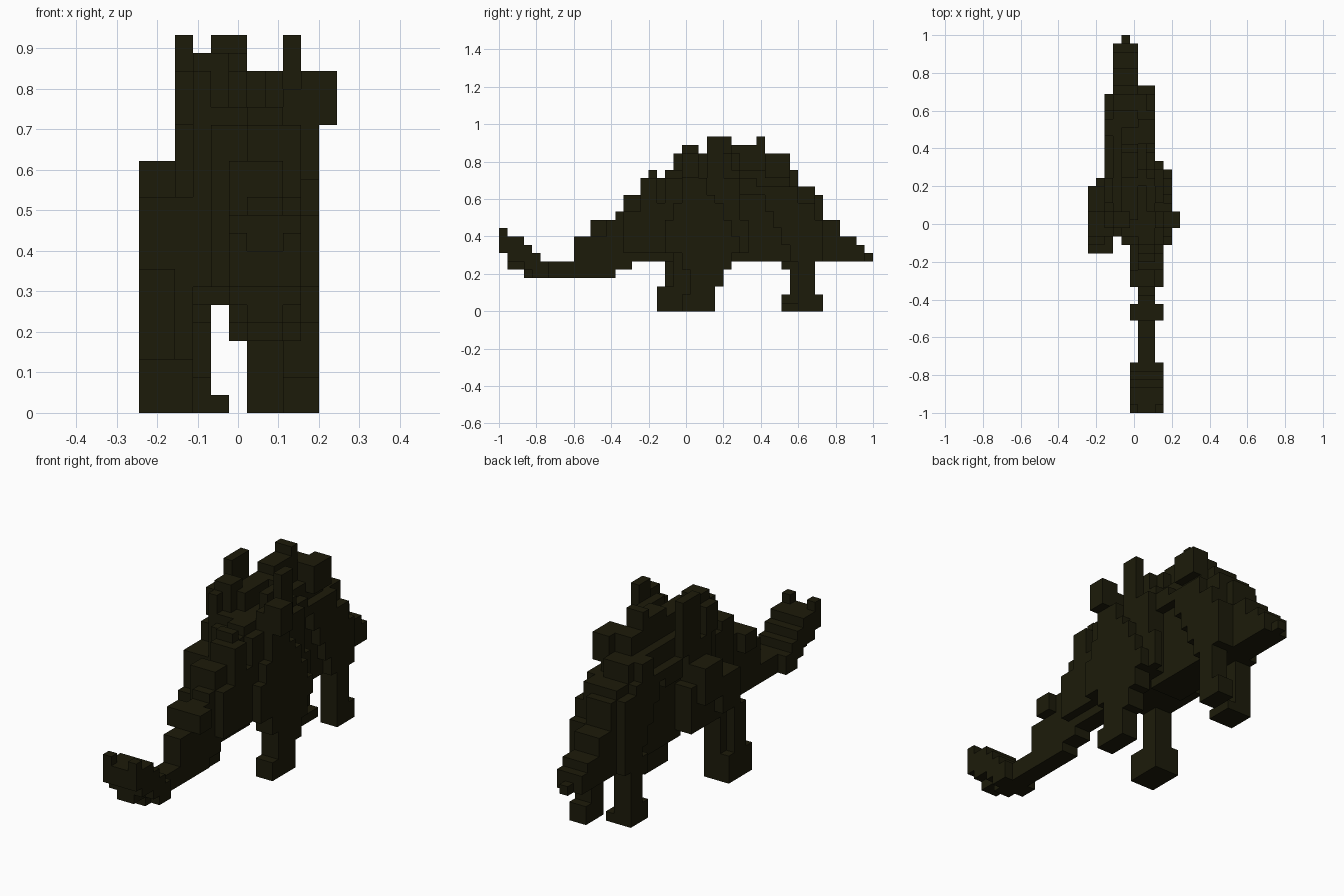
import bpy
import bmesh
from mathutils import Vector

old = bpy.data.objects.get("Cube")
if old:
    bpy.data.objects.remove(old)

# Everything sits on one voxel grid
UNIT = 2 / 45
ORIGIN = Vector((-5.5, -22.5, 0))

hide = bpy.data.materials.new("dark_olive")
hide.use_nodes = True
hide.diffuse_color = (0.012, 0.011, 0.003, 1)
shader = hide.node_tree.nodes["Principled BSDF"]
shader.inputs["Base Color"].default_value = hide.diffuse_color
shader.inputs["Roughness"].default_value = 0.9


def block(part, x, y, z):
    """Add one box to a part; each range is (first, end) in grid cells."""
    low = Vector((x[0], y[0], z[0]))
    high = Vector((x[1], y[1], z[1]))
    made = bmesh.ops.create_cube(part, size=1)
    for vert in made["verts"]:
        for axis in range(3):
            side = high[axis] if vert.co[axis] > 0 else low[axis]
            vert.co[axis] = (side + ORIGIN[axis]) * UNIT


def stairs(part, x, start, bottom, tops):
    """Add a row of one-cell-deep columns with the given top heights."""
    for step, top in enumerate(tops):
        block(part, x=x, y=(start + step, start + step + 1), z=(bottom, top))


def finish(part, name):
    mesh = bpy.data.meshes.new(name)
    part.to_mesh(mesh)
    part.free()
    mesh.materials.append(hide)
    bpy.context.collection.objects.link(bpy.data.objects.new(name, mesh))


# Thin tail rising toward the hips
tail = bmesh.new()
block(tail, x=(6, 8), y=(3, 14), z=(4, 6))
stairs(tail, x=(6, 8), start=9, bottom=5, tops=(9, 9, 11, 11, 11, 12))
stairs(tail, x=(6, 8), start=15, bottom=6, tops=(14, 14, 16, 17, 16, 17))
block(tail, x=(6, 8), y=(14, 16), z=(5, 7))
block(tail, x=(5, 9), y=(15, 17), z=(7, 12))
block(tail, x=(5, 9), y=(17, 20), z=(7, 13))
finish(tail, "tail")

# Flared tail tip with two spikes
tip = bmesh.new()
for side in (5, 8):
    block(tip, x=(side, side + 1), y=(0, 1), z=(7, 10))
block(tip, x=(6, 8), y=(0, 1), z=(7, 9))
block(tip, x=(6, 8), y=(1, 3), z=(5, 9))
block(tip, x=(5, 9), y=(1, 3), z=(6, 9))
block(tip, x=(5, 9), y=(4, 6), z=(4, 6))
stairs(tip, x=(5, 9), start=3, bottom=5, tops=(8, 7, 6))
finish(tip, "tail_tip")

# Plates along the tail
tail_plates = bmesh.new()
block(tail_plates, x=(5, 9), y=(11, 13), z=(9, 11))
block(tail_plates, x=(5, 7), y=(15, 17), z=(12, 14))
block(tail_plates, x=(7, 9), y=(17, 19), z=(13, 16))
finish(tail_plates, "tail_plates")

# Arched trunk, narrow at the belly and the ridge
trunk = bmesh.new()
block(trunk, x=(4, 9), y=(20, 24), z=(7, 16))
block(trunk, x=(3, 8), y=(21, 29), z=(7, 17))
block(trunk, x=(3, 7), y=(27, 35), z=(6, 17))
block(trunk, x=(4, 6), y=(23, 34), z=(16, 19))
block(trunk, x=(3, 6), y=(35, 36), z=(6, 17))
block(trunk, x=(3, 7), y=(35, 38), z=(6, 15))
block(trunk, x=(2, 4), y=(23, 27), z=(8, 16))
block(trunk, x=(8, 9), y=(24, 29), z=(7, 16))
finish(trunk, "trunk")

# Shoulder masses, sloping down toward the hips
shoulders = bmesh.new()
block(shoulders, x=(0, 3), y=(21, 24), z=(8, 12))
block(shoulders, x=(0, 2), y=(24, 27), z=(10, 14))
block(shoulders, x=(1, 3), y=(23, 28), z=(7, 12))
block(shoulders, x=(8, 9), y=(20, 30), z=(7, 11))
stairs(shoulders, x=(9, 10), start=20, bottom=7,
       tops=(11, 13, 16, 16, 16, 14, 13, 11, 9))
finish(shoulders, "shoulders")

# Hips whose lower edge slopes down into the legs
hips = bmesh.new()
for side in (2, 7):
    for step in range(5):
        block(hips, x=(side, side + 1), y=(31 + step, 32 + step),
              z=(14 - 2 * step, 15))
    block(hips, x=(side, side + 1), y=(35, 38), z=(6, 13))
block(hips, x=(2, 3), y=(28, 31), z=(13, 15))
block(hips, x=(7, 8), y=(29, 31), z=(14, 16))
block(hips, x=(6, 8), y=(36, 39), z=(6, 11))
finish(hips, "hips")

# Staggered plates on the back
plates = bmesh.new()
block(plates, x=(3, 4), y=(21, 23), z=(15, 19))
block(plates, x=(2, 4), y=(22, 24), z=(16, 19))
block(plates, x=(3, 5), y=(22, 24), z=(16, 20))
block(plates, x=(2, 3), y=(25, 28), z=(15, 21))
block(plates, x=(8, 9), y=(25, 27), z=(13, 21))
block(plates, x=(7, 8), y=(24, 28), z=(16, 19))
block(plates, x=(6, 7), y=(27, 29), z=(16, 19))
block(plates, x=(9, 11), y=(22, 24), z=(16, 19))
block(plates, x=(8, 9), y=(22, 24), z=(15, 18))
block(plates, x=(4, 6), y=(28, 31), z=(18, 20))
block(plates, x=(4, 6), y=(31, 32), z=(18, 21))
block(plates, x=(6, 8), y=(32, 35), z=(16, 19))
block(plates, x=(2, 4), y=(33, 35), z=(14, 17))
finish(plates, "back_plates")

# Neck and low tapering head
head = bmesh.new()
block(head, x=(3, 6), y=(38, 39), z=(6, 14))
block(head, x=(2, 4), y=(36, 38), z=(9, 14))
stairs(head, x=(3, 6), start=39, bottom=6, tops=(11, 11, 9, 9, 8))
block(head, x=(4, 5), y=(44, 45), z=(6, 7))
finish(head, "head")

# Legs beside the tail end
right_leg = bmesh.new()
block(right_leg, x=(0, 3), y=(19, 23), z=(0, 3))
block(right_leg, x=(0, 2), y=(20, 22), z=(3, 8))
block(right_leg, x=(1, 3), y=(21, 23), z=(3, 8))
finish(right_leg, "right_leg_near_tail")

left_leg = bmesh.new()
block(left_leg, x=(8, 10), y=(22, 26), z=(0, 2))
block(left_leg, x=(8, 10), y=(23, 26), z=(2, 3))
block(left_leg, x=(8, 10), y=(23, 27), z=(3, 5))
block(left_leg, x=(8, 10), y=(22, 28), z=(5, 7))
finish(left_leg, "left_leg_near_tail")

# Legs beside the head end
right_leg = bmesh.new()
block(right_leg, x=(2, 5), y=(34, 37), z=(0, 1))
block(right_leg, x=(2, 4), y=(34, 37), z=(1, 2))
block(right_leg, x=(2, 4), y=(35, 37), z=(2, 7))
block(right_leg, x=(2, 4), y=(34, 37), z=(5, 7))
finish(right_leg, "right_leg_near_head")

left_leg = bmesh.new()
block(left_leg, x=(6, 8), y=(36, 39), z=(0, 2))
block(left_leg, x=(6, 8), y=(36, 38), z=(2, 7))
finish(left_leg, "left_leg_near_head")
